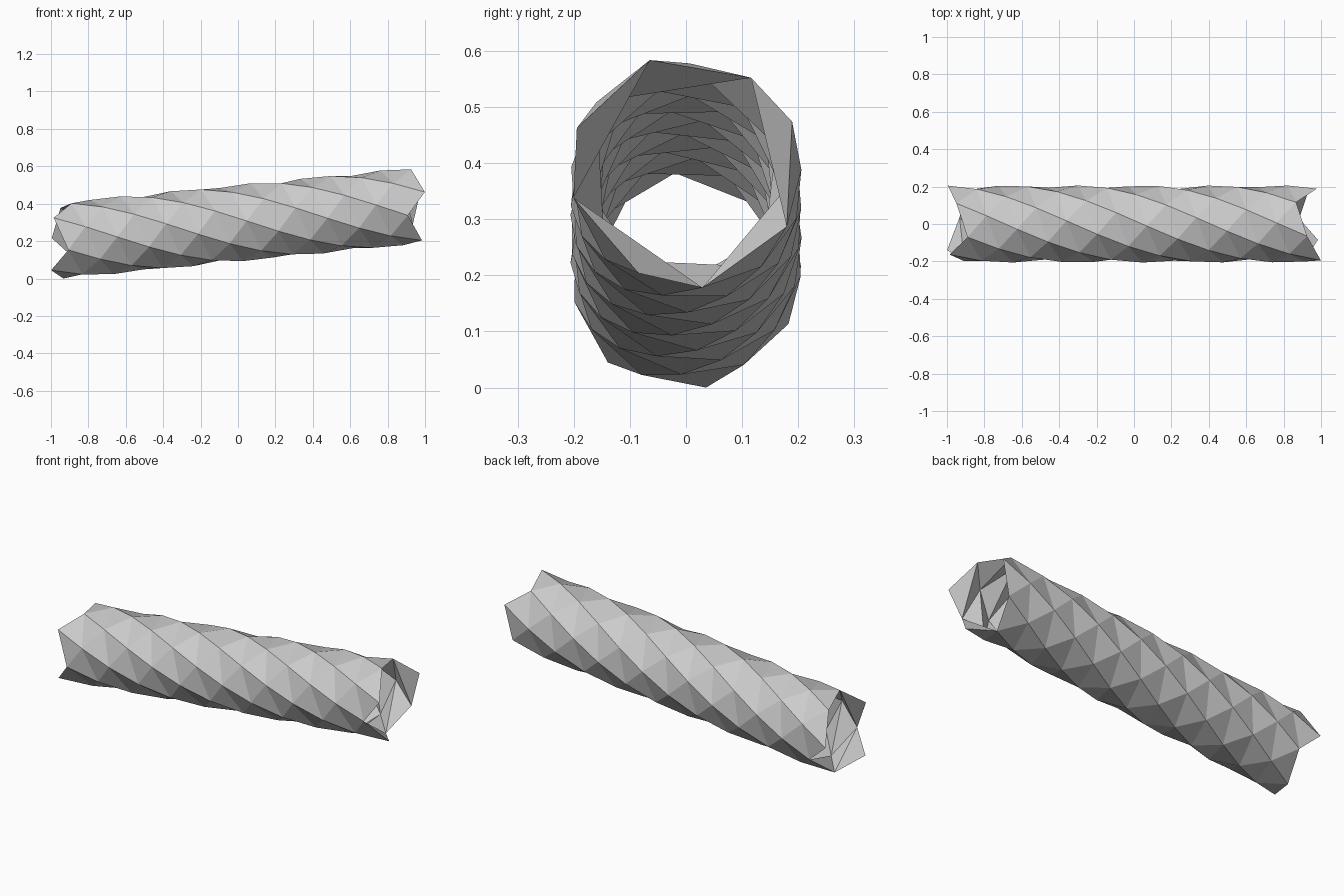
import bpy, bmesh, math
from mathutils import Vector

cube = bpy.data.objects.get("Cube")
if cube:
    bpy.data.objects.remove(cube, do_unlink=True)

# Spiral lattice settings
COUNT = 100
RADIUS = 0.206
RISE = 0.0205
START = math.radians(227.5)
GOLDEN = math.pi * (3 - math.sqrt(5))
TILT = math.radians(5.63)

axis = Vector((math.cos(TILT), 0, math.sin(TILT)))
up = Vector((-math.sin(TILT), 0, math.cos(TILT)))
side = Vector((0, 1, 0))


def lattice_point(k):
    a = START + k * GOLDEN
    along = (k - (COUNT - 1) / 2) * RISE
    return axis * along + (side * math.cos(a) + up * math.sin(a)) * RADIUS


# Centre the points and rest them on the ground
points = [lattice_point(k) for k in range(COUNT)]
low = Vector([min(p[i] for p in points) for i in range(3)])
high = Vector([max(p[i] for p in points) for i in range(3)])
middle = (low + high) / 2
shift = Vector((middle.x, middle.y, low.z))

bm = bmesh.new()
verts = [bm.verts.new(p - shift) for p in points]


def add_face(corners, inside):
    a, b, c = [v.co for v in corners]
    if (b - a).cross(c - a).dot(a - inside) < 0:
        corners = corners[::-1]
    bm.faces.new(corners)


# Shell cells between spiral neighbours: two outer and two inner facets each
for k in range(COUNT - 8):
    p, q, r, s = (verts[k + step] for step in (0, 3, 5, 8))
    inside = (p.co + q.co + r.co + s.co) / 4
    for tri in ((p, q, s), (p, r, s), (p, q, r), (q, r, s)):
        add_face(list(tri), inside)

mesh = bpy.data.meshes.new("spiral_tube")
bm.to_mesh(mesh)
bm.free()
tube = bpy.data.objects.new("spiral_tube", mesh)
bpy.context.collection.objects.link(tube)

# Plain grey material
grey = bpy.data.materials.new("light_grey")
grey.use_nodes = True
colour = (0.6, 0.6, 0.6, 1)
grey.diffuse_color = colour
grey.node_tree.nodes["Principled BSDF"].inputs["Base Color"].default_value = colour
mesh.materials.append(grey)
